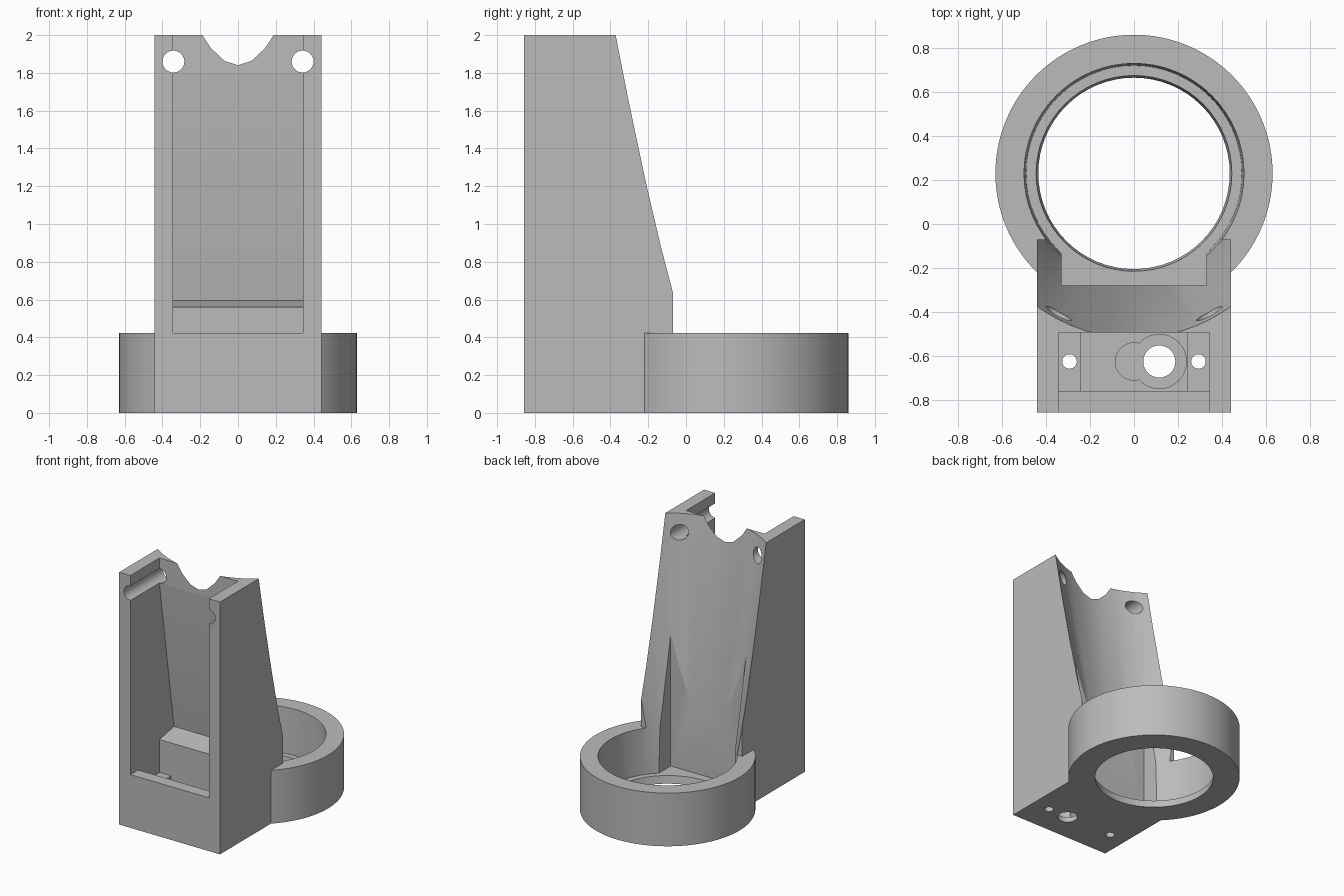
import bpy, bmesh, math

cube = bpy.data.objects.get("Cube")
if cube:
    bpy.data.objects.remove(cube, do_unlink=True)

grey = bpy.data.materials.new("plain_grey")
grey.use_nodes = True
COLOUR = (0.5, 0.5, 0.5, 1)
grey.diffuse_color = COLOUR
grey.node_tree.nodes["Principled BSDF"].inputs["Base Color"].default_value = COLOUR

RING_Y = 0.23      # centre of the ring and of the conical back
MOTOR_Y = -0.625   # centre line of the motor pocket


def finish(name, bm):
    bmesh.ops.recalc_face_normals(bm, faces=bm.faces)
    mesh = bpy.data.meshes.new(name)
    bm.to_mesh(mesh)
    bm.free()
    mesh.materials.append(grey)
    obj = bpy.data.objects.new(name, mesh)
    bpy.context.collection.objects.link(obj)
    return obj


def prism(name, profile, half_width):
    """Extrude a (y, z) profile along x."""
    bm = bmesh.new()
    face = bm.faces.new([bm.verts.new((-half_width, y, z)) for y, z in profile])
    new = bmesh.ops.extrude_face_region(bm, geom=[face])["geom"]
    verts = [v for v in new if isinstance(v, bmesh.types.BMVert)]
    bmesh.ops.translate(bm, verts=verts, vec=(2 * half_width, 0, 0))
    return finish(name, bm)


def block(name, half_width, y0, y1, z0, z1):
    return prism(name, [(y0, z0), (y1, z0), (y1, z1), (y0, z1)], half_width)


def turned(name, profile, x, y, sides):
    """Solid of revolution from (radius, z) pairs, bottom to top."""
    bm = bmesh.new()
    rings = []
    for r, z in profile:
        angles = [2 * math.pi * i / sides for i in range(sides)]
        rings.append([bm.verts.new((x + r * math.cos(a), y + r * math.sin(a), z))
                      for a in angles])
    bm.faces.new(rings[0])
    bm.faces.new(rings[-1])
    for low, high in zip(rings, rings[1:]):
        for i in range(sides):
            j = (i + 1) % sides
            bm.faces.new((low[i], low[j], high[j], high[i]))
    return finish(name, bm)


def rod(name, x, y, r, z0, z1, sides=32):
    return turned(name, [(r, z0), (r, z1)], x, y, sides)


def combine(target, tool, operation="DIFFERENCE"):
    tool.hide_render = True
    mod = target.modifiers.new(tool.name, "BOOLEAN")
    mod.operation = operation
    mod.solver = "EXACT"
    mod.object = tool
    bpy.context.view_layer.objects.active = target
    bpy.ops.object.modifier_apply(modifier=mod.name)
    bpy.data.objects.remove(tool, do_unlink=True)


# Upright tower joined to the ring
body = block("motor_bracket", 0.442, -0.857, -0.07, 0, 2)
combine(body, rod("ring", 0, RING_Y, 0.63, 0, 0.422, 128), "UNION")

# Ring bore with a thin bottom flange, flaring into the conical back
bore = [(0.434, -0.01), (0.435, 0), (0.445, 0.06), (0.49, 0.06),
        (0.5, 0.422), (0.748, 2), (0.764, 2.1)]
combine(body, turned("bore", bore, 0, RING_Y, 64))
combine(body, block("flat_recess", 0.33, -0.28, 0, 0.06, 1.2))

# Front pocket: lip, ear shelf, step and leaning rear wall
pocket = [(-1, 0.422), (-0.76, 0.422), (-0.76, 0.3), (-0.49, 0.3),
          (-0.49, 0.56), (-0.31, 0.595), (-0.493, 1.8), (-0.493, 2.1), (-1, 2.1)]
combine(body, prism("pocket", pocket, 0.344))

# Motor well, gear housing recesses and shaft hole
combine(body, block("motor_well", 0.243, -0.76, -0.49, 0.12, 0.35))
combine(body, rod("gear_recess", 0.115, MOTOR_Y, 0.123, 0.04, 0.2, 48))
combine(body, rod("small_gear_recess", 0, MOTOR_Y, 0.085, 0.04, 0.2, 48))
combine(body, rod("shaft_hole", 0.115, MOTOR_Y, 0.073, -0.1, 0.2))

# Screw holes below and long holes through the top
for side in (-1, 1):
    combine(body, rod("screw_hole", side * 0.293, MOTOR_Y, 0.033, -0.1, 0.4))
    hole = rod("long_hole", 0, 0, 0.058, -1, 1)
    hole.rotation_euler.x = math.pi / 2
    hole.location = (side * 0.342, -0.5, 1.86)
    bpy.context.view_layer.update()
    combine(body, hole)

bpy.ops.object.select_all(action="DESELECT")
body.select_set(True)
bpy.context.view_layer.objects.active = body
bpy.ops.object.shade_smooth_by_angle(angle=math.radians(20))
